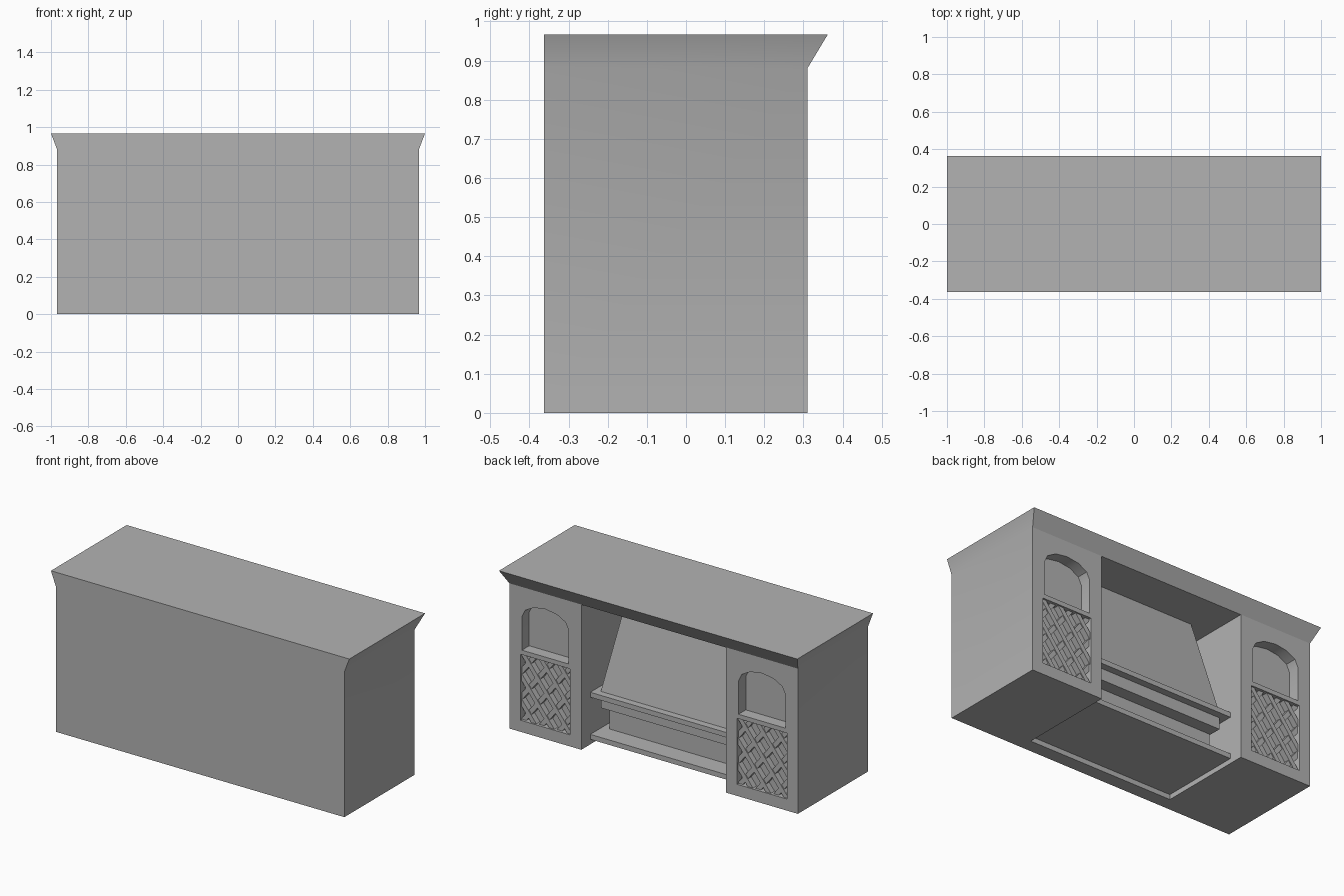
import bpy
import bmesh
import math
from mathutils import Matrix, Vector

cube = bpy.data.objects.get("Cube")
if cube:
    bpy.data.objects.remove(cube, do_unlink=True)

grey = bpy.data.materials.new("plain_grey")
grey.use_nodes = True
COLOR = (0.45, 0.45, 0.45, 1)
grey.diffuse_color = COLOR
grey.node_tree.nodes["Principled BSDF"].inputs["Base Color"].default_value = COLOR

FRONT, BACK = -0.3625, 0.31      # outer depth of the cabinet
WALL = -0.28                     # inner wall of the recess
OPEN = 0.485                     # half width of the recess
TOWER = 0.726                    # centre of each side tower


def make_object(name, bm):
    bmesh.ops.recalc_face_normals(bm, faces=bm.faces)
    mesh = bpy.data.meshes.new(name)
    bm.to_mesh(mesh)
    bm.free()
    mesh.materials.append(grey)
    obj = bpy.data.objects.new(name, mesh)
    bpy.context.collection.objects.link(obj)
    return obj


def loft(name, rings):
    """Solid through rings of points with equal counts."""
    bm = bmesh.new()
    loops = [[bm.verts.new(p) for p in ring] for ring in rings]
    n = len(loops[0])
    for a, b in zip(loops, loops[1:]):
        for i in range(n):
            j = (i + 1) % n
            bm.faces.new((a[i], a[j], b[j], b[i]))
    bm.faces.new(loops[0])
    bm.faces.new(loops[-1])
    return make_object(name, bm)


def rect(half, y0, y1, z):
    return [(-half, y0, z), (half, y0, z), (half, y1, z), (-half, y1, z)]


def slab(name, half, y0, y1, z0, z1):
    return loft(name, [rect(half, y0, y1, z0), rect(half, y0, y1, z1)])


def upright(name, outline, y0, y1):
    """Extrude an x/z outline along y."""
    return loft(name, [[(x, y, z) for x, z in outline] for y in (y0, y1)])


def cut(target, cutter):
    mod = target.modifiers.new("cut", "BOOLEAN")
    mod.operation = "DIFFERENCE"
    mod.solver = "EXACT"
    mod.object = cutter
    bpy.context.view_layer.objects.active = target
    bpy.ops.object.modifier_apply(modifier=mod.name)
    bpy.data.objects.remove(cutter, do_unlink=True)


# Cabinet body with flared crown
cabinet = loft("cabinet", [rect(0.967, FRONT, BACK, 0),
                           rect(0.967, FRONT, BACK, 0.88),
                           rect(1.0, FRONT, 0.3625, 0.967)])
cut(cabinet, slab("recess_cutter", OPEN, WALL, 0.5, -0.1, 0.879))

# Arched niches and lattice recesses in both towers
HALF_W, LOW, HIGH = 0.167, 0.07, 0.47
for cx in (-TOWER, TOWER):
    arch = [(cx - 0.157, 0.497), (cx + 0.157, 0.497)]
    for i in range(7):
        a = math.pi * i / 6
        arch.append((cx + 0.157 * math.cos(a), 0.70 + 0.087 * math.sin(a)))
    cut(cabinet, upright("niche_cutter", arch, BACK - 0.07, 0.5))
    panel = [(cx - HALF_W, LOW), (cx + HALF_W, LOW),
             (cx + HALF_W, HIGH), (cx - HALF_W, HIGH)]
    cut(cabinet, upright("panel_cutter", panel, BACK - 0.045, 0.5))


# Crossed lattice bars, trimmed to the recess
def lattice(name, cx, tilt, y0, y1):
    bm = bmesh.new()
    centre = Vector((cx, (y0 + y1) / 2, (LOW + HIGH) / 2))
    turn = Matrix.Rotation(tilt, 4, "Y")
    for k in range(-2, 3):
        place = (Matrix.Translation(centre) @ turn
                 @ Matrix.Translation((0, 0, k * 0.095))
                 @ Matrix.Diagonal((1, y1 - y0, 0.028, 1)))
        bmesh.ops.create_cube(bm, size=1, matrix=place)
    for point, normal in (((cx - HALF_W, 0, 0), (-1, 0, 0)),
                          ((cx + HALF_W, 0, 0), (1, 0, 0)),
                          ((0, 0, LOW), (0, 0, -1)),
                          ((0, 0, HIGH), (0, 0, 1))):
        bmesh.ops.bisect_plane(bm, geom=bm.verts[:] + bm.edges[:] + bm.faces[:],
                               plane_co=point, plane_no=normal, clear_outer=True)
    return make_object(name, bm)


parts = [cabinet]
for side, cx in (("right", -TOWER), ("left", TOWER)):
    parts.append(lattice(side + "_lattice_rising", cx, math.radians(-52), 0.262, 0.300))
    parts.append(lattice(side + "_lattice_falling", cx, math.radians(52), 0.262, 0.294))

# Bottom shelf, lower panel, mantel and hood inside the recess
slab("bottom_shelf", OPEN, WALL, 0.223, 0.03, 0.06)
slab("lower_panel", 0.44, WALL, 0.105, 0.06, 0.22)
slab("mantel_moulding", 0.445, WALL, 0.18, 0.215, 0.285)
slab("mantel_ledge", OPEN, WALL, 0.223, 0.285, 0.315)
loft("hood", [rect(0.445, WALL, 0.18, 0.315), rect(0.348, WALL, 0.06, 0.879)])

# Soft shading across gentle bends
bpy.ops.object.select_all(action="DESELECT")
for obj in parts:
    obj.select_set(True)
bpy.context.view_layer.objects.active = cabinet
bpy.ops.object.shade_smooth_by_angle(angle=math.radians(30))
